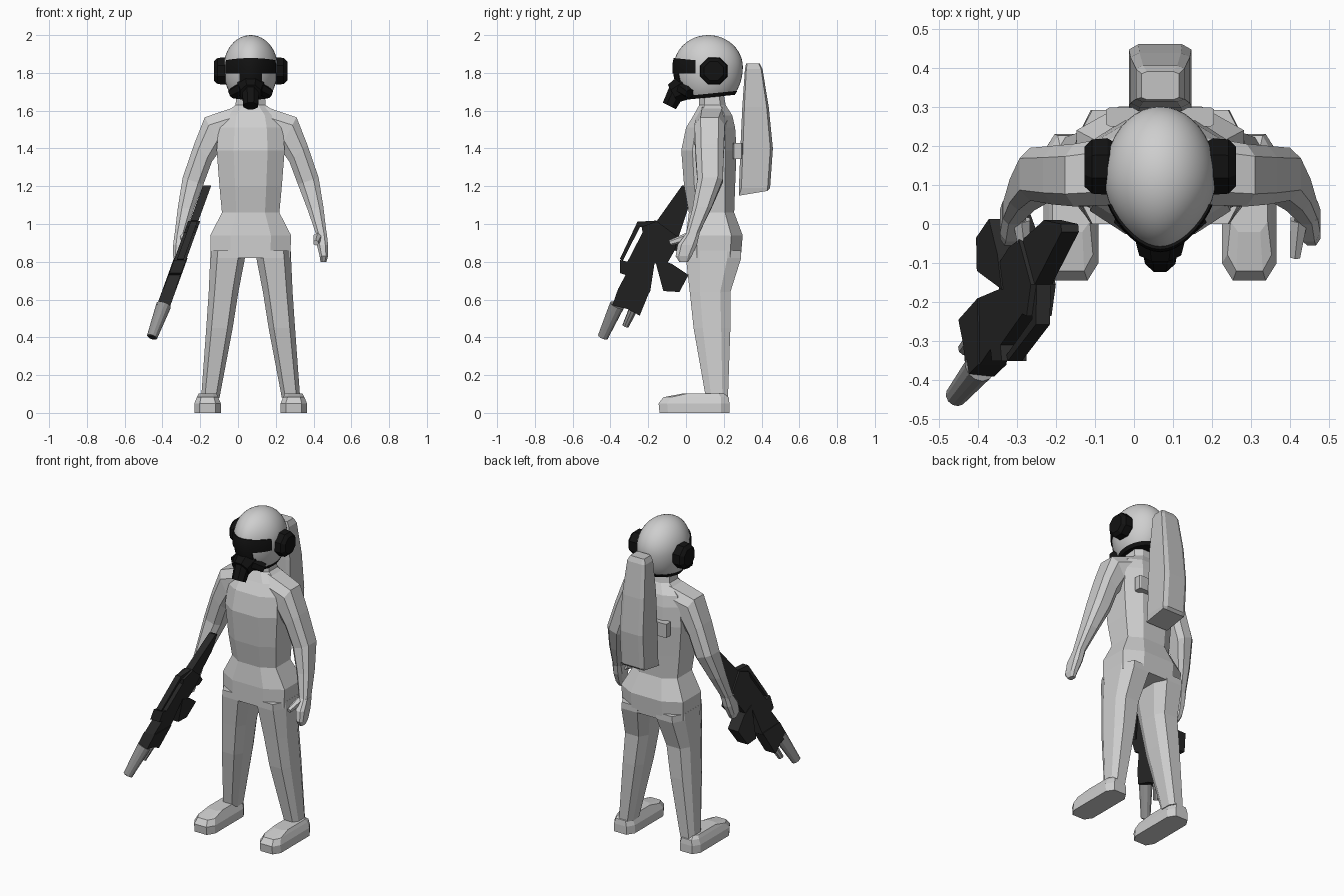
import bpy, bmesh, math
from mathutils import Vector

cube = bpy.data.objects.get("Cube")
if cube:
    bpy.data.objects.remove(cube, do_unlink=True)

MID = 0.067  # the figure's own centre line


def material(name, v):
    m = bpy.data.materials.new(name)
    m.use_nodes = True
    m.diffuse_color = (v, v, v, 1)
    bsdf = next(n for n in m.node_tree.nodes if n.type == 'BSDF_PRINCIPLED')
    bsdf.inputs['Base Color'].default_value = (v, v, v, 1)
    return m


SUIT = material("light grey suit", 0.62)
PACK = material("pale grey pack", 0.55)
SHELL = material("helmet grey", 0.62)
BLACK = material("black rubber", 0.006)
GUN = material("dark gunmetal", 0.022)
STEEL = material("steel grey", 0.3)


def finish(name, bm, mat, x=MID):
    bmesh.ops.recalc_face_normals(bm, faces=bm.faces)
    mesh = bpy.data.meshes.new(name)
    bm.to_mesh(mesh)
    bm.free()
    mesh.materials.append(mat)
    ob = bpy.data.objects.new(name, mesh)
    ob.location.x = x
    bpy.context.collection.objects.link(ob)
    return ob


def ring(a, b, y0, y1, cu=0.25, cy=0.2):
    """Eight-sided section between side points a and b (x, z), from y0 to y1."""
    uv = [(cu, 0), (1 - cu, 0), (1, cy), (1, 1 - cy),
          (1 - cu, 1), (cu, 1), (0, 1 - cy), (0, cy)]
    return [Vector((a[0] + (b[0] - a[0]) * u, y0 + (y1 - y0) * v,
                    a[1] + (b[1] - a[1]) * u)) for u, v in uv]


def loft(name, rings, mat, side=1):
    bm = bmesh.new()
    rows = [[bm.verts.new((p.x * side, p.y, p.z)) for p in r] for r in rings]
    for lo, hi in zip(rows, rows[1:]):
        n = len(lo)
        for i in range(n):
            bm.faces.new((lo[i], lo[(i + 1) % n], hi[(i + 1) % n], hi[i]))
    bm.faces.new(rows[0])
    bm.faces.new(rows[-1])
    return finish(name, bm, mat)


def level(z, x0, x1, y0, y1, cu=0.25, cy=0.2):
    return ring((x0, z), (x1, z), y0, y1, cu, cy)


def tube(name, p, q, r1, r2, mat, n=8, x=MID):
    p, q = Vector(p), Vector(q)
    turn = (q - p).to_track_quat('Z', 'Y')
    rings = []
    for c, r in ((p, r1), (q, r2)):
        rings.append([c + turn @ Vector((r * math.cos(t), r * math.sin(t), 0))
                      for t in (math.tau * (i + 0.5) / n for i in range(n))])
    ob = loft(name, rings, mat)
    ob.location.x = x
    return ob


# Torso with neck
torso = [(0.82, 0.21, 0.0, 0.29), (0.94, 0.214, 0.0, 0.30), (1.06, 0.152, 0.015, 0.255),
         (1.2, 0.165, -0.01, 0.26), (1.39, 0.18, -0.025, 0.268), (1.51, 0.17, 0.0, 0.26),
         (1.575, 0.15, 0.04, 0.245), (1.63, 0.08, 0.07, 0.21), (1.74, 0.07, 0.07, 0.19)]
loft("torso", [level(z, -w, w, a, b) for z, w, a, b in torso], SUIT)

for side, tag in ((1, "left"), (-1, "right")):
    # Leg
    leg = [(0.86, 0.02, 0.212, 0.0, 0.292), (0.82, 0.03, 0.214, 0.0, 0.292),
           (0.64, 0.065, 0.222, 0.02, 0.235), (0.45, 0.095, 0.235, 0.04, 0.235),
           (0.08, 0.165, 0.262, 0.105, 0.222)]
    loft(tag + "_leg", [level(*r, 0.2, 0.25) for r in leg], SUIT, side)

    # Boot
    boot = [(0.0, 0.158, 0.298, -0.14, 0.23), (0.05, 0.158, 0.298, -0.145, 0.23),
            (0.083, 0.172, 0.285, -0.12, 0.226), (0.102, 0.18, 0.275, -0.02, 0.2)]
    loft(tag + "_boot", [level(*r, 0.2, 0.12) for r in boot], SUIT, side)

    # Arm
    loft(tag + "_arm", [
        ring((0.06, 1.42), (0.08, 1.62), 0.05, 0.23),
        ring((0.155, 1.40), (0.243, 1.565), 0.045, 0.205),
        ring((0.205, 1.33), (0.30, 1.42), 0.05, 0.2),
        ring((0.25, 1.21), (0.36, 1.245), 0.06, 0.195),
        ring((0.30, 1.08), (0.385, 1.09), 0.035, 0.135),
        ring((0.345, 0.95), (0.402, 0.95), 0.0, 0.07)], SUIT, side)

    # Hand and thumb
    loft(tag + "_hand", [
        level(0.95, 0.343, 0.403, 0.0, 0.072), level(0.89, 0.35, 0.41, -0.045, 0.058),
        level(0.83, 0.365, 0.41, -0.055, 0.03), level(0.798, 0.37, 0.4, -0.035, 0.01)],
        SUIT, side)
    tube(tag + "_thumb", (0.355 * side, 0.01, 0.93), (0.345 * side, -0.085, 0.9),
         0.025, 0.015, SUIT, 6)

    # Ear cup
    cups = [(0.115, 0.066), (0.135, 0.078), (0.175, 0.075), (0.194, 0.055)]
    loft(tag + "_ear_cup", [[Vector((x, 0.147 + r * math.cos(t), 1.81 + r * math.sin(t)))
         for t in (math.tau * (i + 0.5) / 8 for i in range(8))] for x, r in cups], BLACK, side)

# Backpack with its mounting bar
pack = [(1.85, 0.048, 0.318, 0.39), (1.82, 0.062, 0.312, 0.405), (1.62, 0.076, 0.298, 0.438),
        (1.40, 0.08, 0.288, 0.46), (1.19, 0.08, 0.28, 0.445), (1.15, 0.076, 0.28, 0.30)]
rings = [level(z, -w, w, a, b, 0.15, 0.08) for z, w, a, b in pack]
for p in rings[-1]:                       # sloping underside
    if p.y > 0.29:
        p.y, p.z = 0.43, 1.175
loft("backpack", rings, PACK)
loft("pack_mount", [level(z, -0.138, 0.138, 0.25, 0.298, 0.03, 0.1) for z in (1.345, 1.43)], PACK)


# Helmet family: one egg form, cut into different bands
def egg(name, grow, cuts, mat):
    bm = bmesh.new()
    bmesh.ops.create_uvsphere(bm, u_segments=40, v_segments=24, radius=1)
    for v in bm.verts:
        x, y, z = v.co
        narrow = 1 - 0.22 * max(0, -y) ** 2
        v.co = (x * 0.143 * narrow * grow, 0.118 + y * 0.183 * grow,
                1.83 + z * (0.17 if z > 0 else 0.22) * grow)
    for co, no in cuts:
        cut = bmesh.ops.bisect_plane(bm, geom=bm.verts[:] + bm.edges[:] + bm.faces[:],
                                     plane_co=co, plane_no=no, clear_outer=True)
        edges = [e for e in cut['geom_cut'] if isinstance(e, bmesh.types.BMEdge)]
        bmesh.ops.holes_fill(bm, edges=edges, sides=0)
    ob = finish(name, bm, mat)
    bpy.ops.object.select_all(action='DESELECT')
    ob.select_set(True)
    bpy.context.view_layer.objects.active = ob
    bpy.ops.object.shade_smooth_by_angle(angle=math.radians(35))
    return ob


rim = Vector((0, 0.15, 1.685))
tilt = Vector((0, 0.1, -1))
egg("helmet", 1, [(rim, tilt)], SHELL)
egg("helmet_rim", 1.015, [(rim + Vector((0, 0, -0.012)), tilt),
                          (rim + Vector((0, 0, 0.008)), -tilt)], BLACK)
egg("visor", 1.04, [((0, 0, 1.872), (0, 0.1, 1)), ((0, 0, 1.797), (0, 0, -1)),
                    ((0, 0.05, 0), (0, 1, 0))], BLACK)
egg("face_plate", 1.025, [((0, 0, 1.81), (0, 0, 1)), ((0, 0, 1.67), (0, 0, -1)),
                          ((0, 0.04, 0), (0, 1, 0)), ((0.06, 0, 0), (1, 0, 0)),
                          ((-0.06, 0, 0), (-1, 0, 0))], BLACK)

# Breathing mask
tube("mask_body", (0, 0.03, 1.745), (0, -0.07, 1.69), 0.085, 0.058, BLACK)
tube("mask_nozzle", (0, -0.045, 1.71), (0, -0.088, 1.625), 0.05, 0.042, BLACK)
for s, tag in ((1, "left"), (-1, "right")):
    tube(tag + "_mask_filter", (0.045 * s, -0.02, 1.72), (0.1 * s, 0.02, 1.69),
         0.035, 0.028, BLACK, 6)


# Rifle: side outlines extruded across a leaning plane
def lean(z):
    return -0.165 + 0.3625 * (z - 1.2)


def plate(name, outline, half, mat=GUN):
    bm = bmesh.new()
    a, b = ([bm.verts.new((lean(z) + s * half, y, z)) for y, z in outline] for s in (-1, 1))
    n = len(outline)
    bm.faces.new(a)
    bm.faces.new(b)
    for i in range(n):
        bm.faces.new((a[i], a[(i + 1) % n], b[(i + 1) % n], b[i]))
    return finish(name, bm, mat, 0)


plate("rifle_stock", [(-0.02, 1.205), (0, 1.2), (0.01, 1.08), (-0.04, 0.93),
                      (-0.2, 0.955), (-0.155, 1.015)], 0.022)
plate("rifle_body", [(-0.155, 1.015), (-0.04, 0.93), (-0.06, 0.86), (-0.1, 0.79), (-0.167, 0.79),
                     (-0.19, 0.64), (-0.24, 0.6), (-0.36, 0.655), (-0.32, 0.73), (-0.35, 0.74),
                     (-0.35, 0.81), (-0.31, 0.80), (-0.23, 0.955), (-0.235, 0.985)], 0.032)
plate("rifle_fore_end", [(-0.36, 0.655), (-0.19, 0.65), (-0.245, 0.515), (-0.31, 0.55),
                         (-0.39, 0.57)], 0.036)
plate("carry_handle_top", [(-0.155, 1.018), (-0.257, 1.012), (-0.245, 0.985), (-0.16, 0.98)], 0.018)
plate("carry_handle_front", [(-0.257, 1.012), (-0.35, 0.815), (-0.335, 0.805), (-0.243, 0.985)], 0.018)
plate("magazine", [(-0.167, 0.82), (-0.12, 0.645), (-0.035, 0.64), (0.013, 0.73),
                   (-0.077, 0.79)], 0.036)
plate("pistol_grip", [(-0.09, 0.93), (-0.04, 0.94), (0.03, 0.87), (0.01, 0.84), (-0.06, 0.86)], 0.018)
tube("barrel", (lean(0.57), -0.365, 0.57), (lean(0.4), -0.44, 0.402), 0.04, 0.028, STEEL, 12, 0)
tube("barrel_bore", (lean(0.41), -0.436, 0.411), (lean(0.4), -0.442, 0.398), 0.02, 0.02, GUN, 12, 0)
tube("lower_tube", (lean(0.56), -0.275, 0.56), (lean(0.46), -0.32, 0.46), 0.024, 0.018, STEEL, 8, 0)
